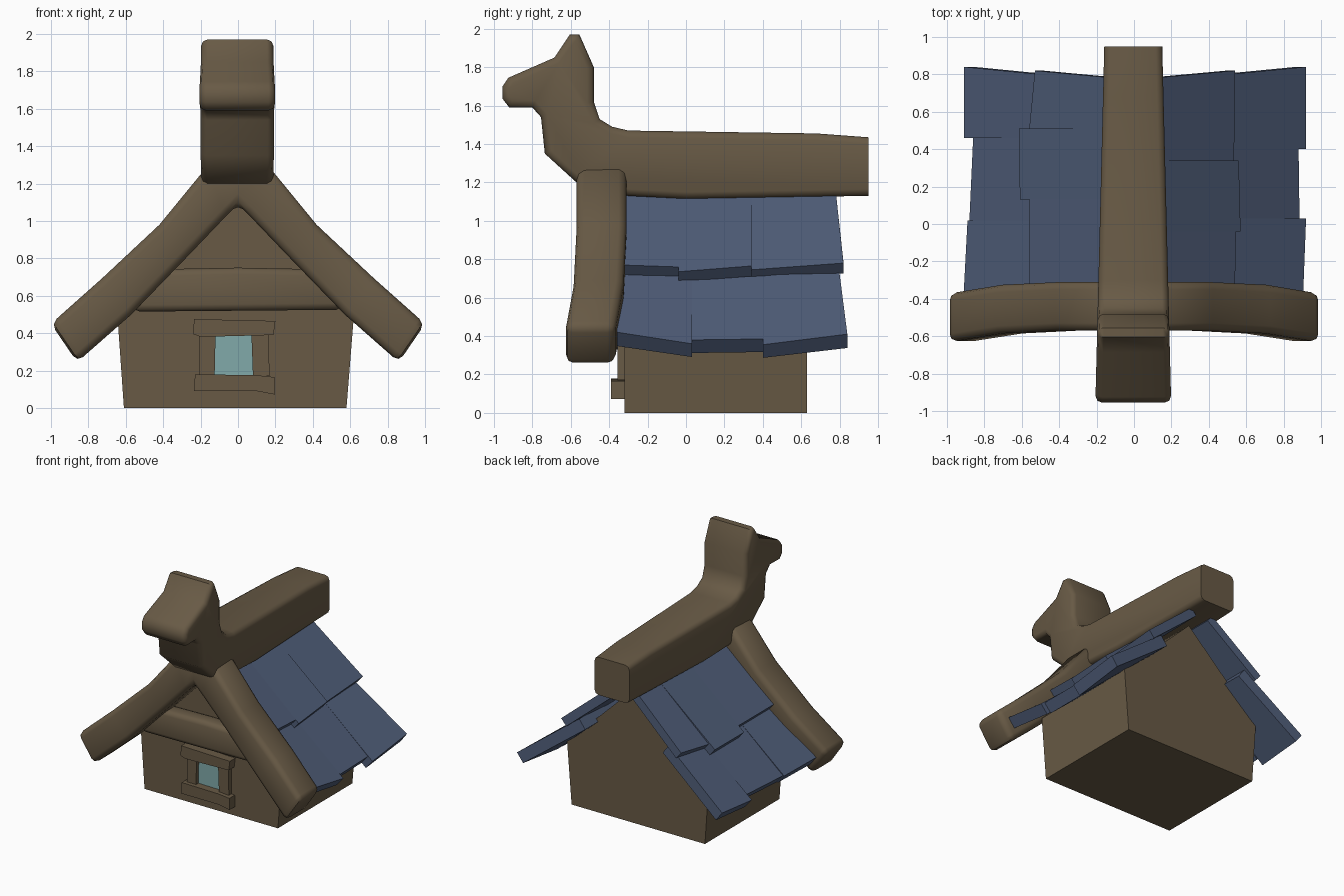
import bpy, bmesh, math
from mathutils import Vector

if "Cube" in bpy.data.objects:
    bpy.data.objects.remove(bpy.data.objects["Cube"])


def material(name, rgb):
    m = bpy.data.materials.new(name)
    m.diffuse_color = (*rgb, 1)
    m.use_nodes = True
    m.node_tree.nodes["Principled BSDF"].inputs["Base Color"].default_value = m.diffuse_color
    return m


WOOD = material("brown wood", (0.138, 0.102, 0.060))
ROOF = material("slate blue", (0.078, 0.109, 0.188))
GLASS = material("pale teal glass", (0.22, 0.40, 0.40))


def loft(name, rings, mat, bevel=0, pick=None, segments=2):
    """Skin a list of equal-length rings, cap both ends, bevel chosen edges."""
    bm = bmesh.new()
    vs = [[bm.verts.new(p) for p in ring] for ring in rings]
    n = len(rings[0])
    for a, b in zip(vs, vs[1:]):
        for i in range(n):
            j = (i + 1) % n
            bm.faces.new((a[i], a[j], b[j], b[i]))
    bm.faces.new(vs[0])
    bm.faces.new(vs[-1][::-1])
    bmesh.ops.recalc_face_normals(bm, faces=bm.faces)
    if bevel:
        pick = pick or (lambda e: e.calc_face_angle(0) > math.radians(60))
        bmesh.ops.bevel(bm, geom=[e for e in bm.edges if pick(e)], offset=bevel,
                        offset_type='OFFSET', segments=segments, profile=0.5,
                        affect='EDGES', clamp_overlap=False)
    me = bpy.data.meshes.new(name)
    bm.to_mesh(me)
    bm.free()
    me.materials.append(mat)
    ob = bpy.data.objects.new(name, me)
    bpy.context.collection.objects.link(ob)
    if bevel:
        bpy.ops.object.select_all(action='DESELECT')
        ob.select_set(True)
        bpy.context.view_layer.objects.active = ob
        bpy.ops.object.shade_smooth_by_angle(angle=math.radians(50))
    return ob


def slab(name, outline, y0, y1, mat, bevel=0):
    """Front outline in x, z pushed from y0 to y1."""
    return loft(name, [[(x, y, z) for x, z in outline] for y in (y0, y1)], mat, bevel)


# House body with gables
slab("house_body", [(-0.61, 0), (0.58, 0), (0.62, 0.5), (0, 1.1), (-0.645, 0.5)],
     -0.32, 0.63, WOOD)

# Ridge beam ending in a carved animal head, side profile in y, z
profile = [(0.95, 1.13), (0.95, 1.435), (0.68, 1.455), (-0.30, 1.47), (-0.385, 1.49),
           (-0.45, 1.53), (-0.48, 1.62), (-0.48, 1.80), (-0.555, 1.97), (-0.605, 1.97),
           (-0.685, 1.85), (-0.925, 1.745), (-0.955, 1.70), (-0.955, 1.635),
           (-0.92, 1.59), (-0.80, 1.59), (-0.755, 1.54), (-0.735, 1.35),
           (-0.57, 1.20), (-0.30, 1.13), (0.0, 1.115)]
loft("ridge_beam_with_head",
     [[(s * (0.155 + 0.025 * (0.95 - y)) - 0.004, y, z) for y, z in profile] for s in (-1, 1)],
     WOOD, 0.035,
     lambda e: e.verts[0].co.x * e.verts[1].co.x > 0
     and min(v.co.y for v in e.verts) < 0.94)

# Curved gable boards: upper x, z / lower x, z / y shift, mirrored about the apex
half = [(0.17, 1.285, 0.05, 1.04, 0), (0.42, 0.98, 0.27, 0.81, 0),
        (0.73, 0.69, 0.57, 0.50, -0.015), (1.0, 0.45, 0.86, 0.245, -0.06)]
stations = ([(-a, b, -c, d, e) for a, b, c, d, e in reversed(half)]
            + [(0, 1.29, 0, 1.09, 0)] + half)
loft("gable_boards",
     [[(tx, -0.57 + d, tz), (tx, -0.31 + d, tz), (bx, -0.31 + d, bz), (bx, -0.57 + d, bz)]
      for tx, tz, bx, bz, d in stations], WOOD, 0.04)

# Cross beam in the gable
slab("cross_beam", [(-0.56, 0.515), (0.56, 0.525), (0.5, 0.74), (0, 0.75), (-0.5, 0.74)],
     -0.44, -0.30, WOOD, 0.035)

# Window
slab("window_glass", [(-0.14, 0.165), (0.09, 0.165), (0.09, 0.39), (-0.14, 0.39)],
     -0.327, -0.319, GLASS)
slab("window_sill", [(-0.235, 0.09), (0.1, 0.09), (0.197, 0.072), (0.195, 0.165),
                     (0.1, 0.175), (-0.23, 0.18)], -0.39, -0.31, WOOD)
slab("window_lintel", [(-0.24, 0.395), (-0.2, 0.38), (0.19, 0.39), (0.2, 0.465),
                       (-0.235, 0.475)], -0.39, -0.31, WOOD)
slab("window_jamb_left", [(-0.205, 0.17), (-0.125, 0.17), (-0.12, 0.39), (-0.205, 0.39)],
     -0.357, -0.31, WOOD)
slab("window_jamb_right", [(0.08, 0.17), (0.168, 0.17), (0.165, 0.39), (0.072, 0.39)],
     -0.357, -0.31, WOOD)


# Roof planks: each lower edge runs from (y, x, z) to (y, x, z)
def planks(name, side, top, top_y_end, edges, thick):
    for i, ((ya, xa, za), (yb, xb, zb)) in enumerate(edges):
        rings = []
        for y, x, z in ((ya, xa, za), (yb, xb, zb)):
            ty = min(y, top_y_end)
            a, b = Vector((top[0], ty, top[1])), Vector((x, y, z))
            d = (b - a).normalized()
            down = Vector((d.z, 0, -d.x)).normalized() * thick
            ring = [a, b, b + down, a + down]
            rings.append([(side * p.x, p.y, p.z) for p in ring])
        loft(f"{name}_{i + 1}", rings, ROOF)


UPPER, LOWER = (0.10, 1.15), (0.40, 0.80)
planks("upper_roof_right", 1, UPPER, 0.78,
       [((-0.33, 0.54, 0.77), (-0.04, 0.545, 0.76)),
        ((-0.04, 0.57, 0.735), (0.34, 0.56, 0.765)),
        ((0.34, 0.535, 0.745), (0.82, 0.54, 0.78))], 0.07)
planks("lower_roof_right", 1, LOWER, 0.79,
       [((-0.36, 0.905, 0.42), (0.03, 0.92, 0.36)),
        ((0.03, 0.885, 0.38), (0.40, 0.88, 0.385)),
        ((0.40, 0.92, 0.355), (0.84, 0.92, 0.41))], 0.09)
planks("upper_roof_left", -1, UPPER, 0.78,
       [((-0.33, 0.56, 0.75), (0.13, 0.56, 0.75)),
        ((0.13, 0.61, 0.71), (0.51, 0.615, 0.715)),
        ((0.51, 0.56, 0.745), (0.82, 0.53, 0.785))], 0.07)
planks("lower_roof_left", -1, LOWER, 0.79,
       [((-0.36, 0.91, 0.40), (0.02, 0.89, 0.39)),
        ((0.02, 0.88, 0.39), (0.46, 0.86, 0.40)),
        ((0.46, 0.91, 0.37), (0.84, 0.91, 0.41))], 0.09)
